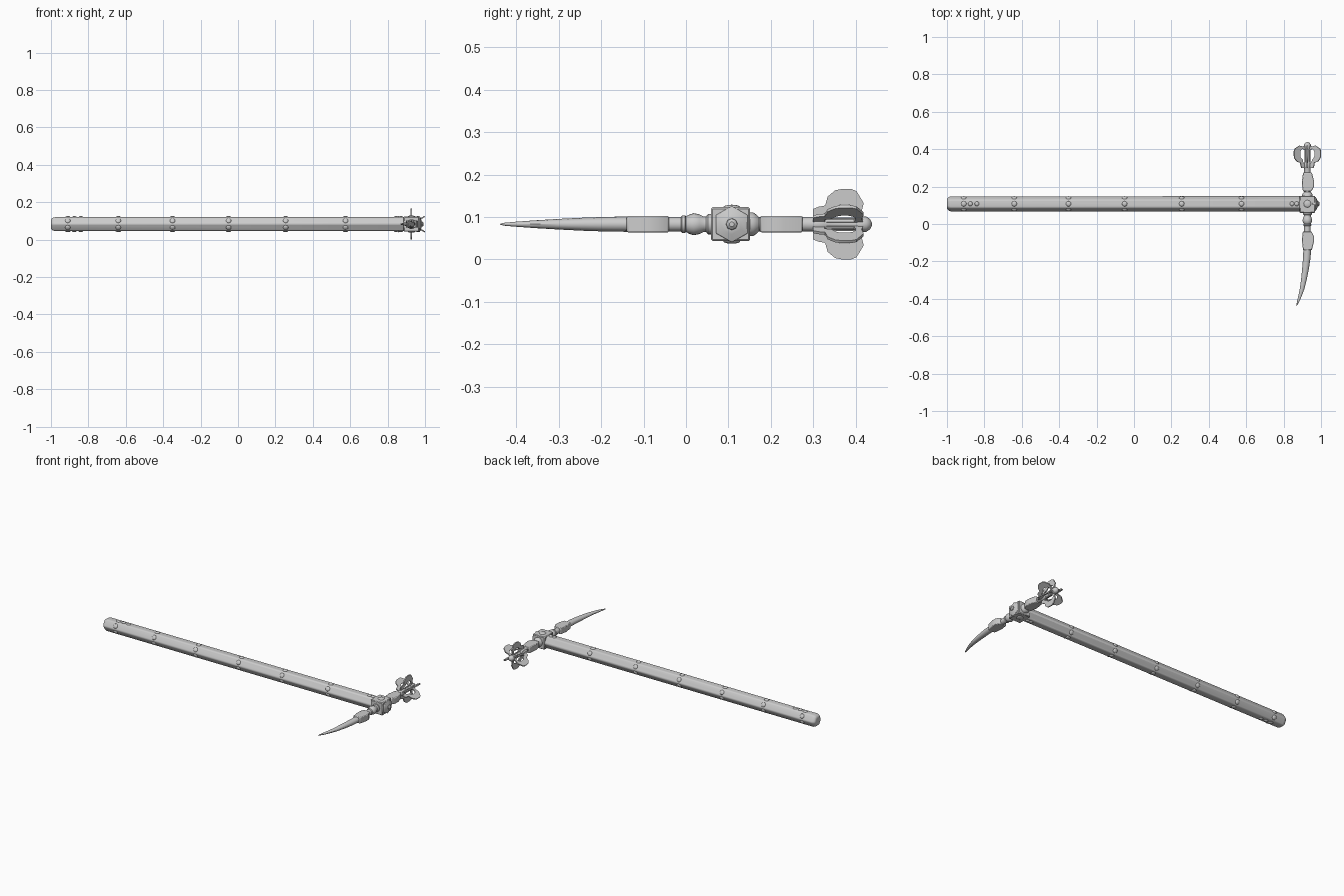
import bpy, bmesh, math
from mathutils import Vector, Matrix

if "Cube" in bpy.data.objects:
    bpy.data.objects.remove(bpy.data.objects["Cube"])

HX, AY, AZ = 0.927, 0.108, 0.083   # head x, shaft y, common axis height


def finish(bm, name, bevel=0.0, segs=2, angle=35):
    bmesh.ops.recalc_face_normals(bm, faces=bm.faces)
    me = bpy.data.meshes.new(name)
    bm.to_mesh(me)
    bm.free()
    ob = bpy.data.objects.new(name, me)
    bpy.context.collection.objects.link(ob)
    if bevel:
        m = ob.modifiers.new("bevel", 'BEVEL')
        m.width, m.segments, m.limit_method = bevel, segs, 'ANGLE'
    bpy.ops.object.select_all(action='DESELECT')
    bpy.context.view_layer.objects.active = ob
    ob.select_set(True)
    bpy.ops.object.shade_smooth_by_angle(angle=math.radians(angle))
    return ob


def loft(name, rings, u, v, n, phase=0.0, **kw):
    """Skin n-sided rings of (centre, radius along u, radius along v)."""
    bm = bmesh.new()
    u, v = Vector(u), Vector(v)
    loops = []
    for c, ru, rv in rings:
        loops.append([bm.verts.new(Vector(c)
                      + u * ru * math.cos(phase + 2 * math.pi * i / n)
                      + v * rv * math.sin(phase + 2 * math.pi * i / n))
                      for i in range(n)])
    for a, b in zip(loops, loops[1:]):
        for i in range(n):
            j = (i + 1) % n
            bm.faces.new((a[i], a[j], b[j], b[i]))
    bm.faces.new(loops[0])
    bm.faces.new(loops[-1])
    return finish(bm, name, **kw)


def along_x(name, prof, n, phase=0.0, **kw):
    return loft(name, [((x, AY, AZ), r, r) for x, r in prof],
                (0, 1, 0), (0, 0, 1), n, phase, **kw)


def along_y(name, prof, n=20):
    return loft(name, [((HX, y, AZ), r, r) for y, r in prof],
                (1, 0, 0), (0, 0, 1), n)


def dome(name, p, normal, r, h):
    """Flattened rivet head sitting on a surface."""
    bm = bmesh.new()
    rot = Vector((0, 0, 1)).rotation_difference(Vector(normal)).to_matrix().to_4x4()
    bmesh.ops.create_uvsphere(bm, u_segments=12, v_segments=8, radius=1,
                              matrix=Matrix.Translation(p) @ rot
                              @ Matrix.Diagonal((r, r, h, 1)))
    return finish(bm, name, angle=60)


# Rounded hexagonal shaft with chamfered butt
along_x("shaft", [(-1.0, 0.031), (-0.985, 0.0425), (0.9, 0.0425)], 6, bevel=0.007, segs=3)

# Rivet rings on all six faces, extra pairs on top and bottom
APO = 0.0362
for x in (-0.91, -0.64, -0.35, -0.05, 0.255, 0.575):
    for k in range(6):
        a = math.radians(30 + 60 * k)
        d = Vector((0, math.cos(a), math.sin(a)))
        dome("shaft_rivet", Vector((x, AY, AZ)) + d * APO, d, 0.0145, 0.007)
for x in (-0.875, -0.84, 0.845, 0.87):
    for s in (1, -1):
        dome("end_rivet", Vector((x, AY, AZ + s * APO)), (0, 0, s), 0.0125, 0.007)

# Head block with bosses above and below
bm = bmesh.new()
bmesh.ops.create_cube(bm, size=1, matrix=Matrix.Translation((HX, AY - 0.003, AZ))
                      @ Matrix.Diagonal((0.084, 0.092, 0.08, 1)))
finish(bm, "head_block", bevel=0.004, segs=1)
for s in (1, -1):
    dome("block_boss", Vector((HX, AY, AZ + s * 0.04)), (0, 0, s), 0.02, 0.006)

# Hexagonal end cap and its button
along_x("end_cap", [(0.955, 0.043), (0.972, 0.043), (0.98, 0.024), (0.982, 0.016)],
        6, math.pi / 6, bevel=0.002)
along_x("cap_button", [(0.975, 0.015), (0.987, 0.013), (0.993, 0.006)], 8)

# Turned necks either side of the block
along_y("pick_neck", [(0.07, 0.024), (0.052, 0.024), (0.047, 0.018), (0.042, 0.018),
                      (0.032, 0.023), (0.018, 0.026), (0.006, 0.022), (0, 0.018),
                      (-0.002, 0.021), (-0.009, 0.021), (-0.012, 0.017), (-0.06, 0.017)])
along_y("mace_neck", [(0.145, 0.028), (0.158, 0.028), (0.167, 0.022), (0.172, 0.017),
                      (0.2, 0.017)])

# Sockets: a swollen plate profile, mirrored to the other side
PLATE = [(-0.024, -0.04), (0.022, -0.04), (0.035, -0.065), (0.035, -0.095),
         (0.024, -0.14), (-0.023, -0.14), (-0.03, -0.085)]
for name, f in (("pick_socket", lambda y: y), ("mace_socket", lambda y: 0.135 - y)):
    bm = bmesh.new()
    face = bm.faces.new([bm.verts.new((HX + x, f(y), AZ - 0.0195)) for x, y in PLATE])
    ext = bmesh.ops.extrude_face_region(bm, geom=[face])
    bmesh.ops.translate(bm, vec=(0, 0, 0.039),
                        verts=[e for e in ext['geom'] if isinstance(e, bmesh.types.BMVert)])
    finish(bm, name, bevel=0.004)

# Curved pick blade
BLADE = [(-0.12, 0.0, 0.021, 0.018), (-0.18, -0.003, 0.020, 0.0175),
         (-0.24, -0.010, 0.018, 0.0155), (-0.30, -0.019, 0.015, 0.0125),
         (-0.35, -0.029, 0.012, 0.0095), (-0.40, -0.044, 0.008, 0.006),
         (-0.428, -0.054, 0.004, 0.0035), (-0.438, -0.058, 0.001, 0.001)]
loft("pick_blade", [((HX + dx, y, AZ), a, b) for y, dx, a, b in BLADE],
     (1, 0, 0), (0, 0, 1), 12)

# Mace core with rounded tip
along_y("mace_core", [(0.26, 0.017), (0.30, 0.017), (0.305, 0.019), (0.325, 0.019),
                      (0.335, 0.014), (0.40, 0.014), (0.41, 0.018), (0.425, 0.018),
                      (0.434, 0.012), (0.438, 0.004)])

# Six pierced flanges: outer and inner outlines as (y, radius)
OUTER = [(0.30, 0.012), (0.30, 0.036), (0.312, 0.041), (0.328, 0.044), (0.334, 0.065),
         (0.352, 0.080), (0.366, 0.0828), (0.39, 0.0828), (0.402, 0.078),
         (0.419, 0.050), (0.414, 0.030), (0.418, 0.012)]
INNER = [(0.328, 0.016), (0.326, 0.025), (0.332, 0.028), (0.344, 0.030), (0.349, 0.036),
         (0.356, 0.043), (0.366, 0.046), (0.383, 0.046), (0.393, 0.042),
         (0.40, 0.034), (0.40, 0.026), (0.396, 0.016)]
for k in range(6):
    a = math.radians(30 + 60 * k)
    d, w = Vector((math.cos(a), 0, math.sin(a))), Vector((-math.sin(a), 0, math.cos(a)))
    bm = bmesh.new()
    grid = [[[bm.verts.new(Vector((HX, y, AZ)) + d * r + w * t) for y, r in line]
             for line in (OUTER, INNER)] for t in (-0.0035, 0.0035)]
    cycle = [grid[0][0], grid[1][0], grid[1][1], grid[0][1]]
    for p, q in zip(cycle, cycle[1:] + cycle[:1]):
        for i in range(len(p)):
            j = (i + 1) % len(p)
            bm.faces.new((p[i], p[j], q[j], q[i]))
    finish(bm, "mace_flange")
